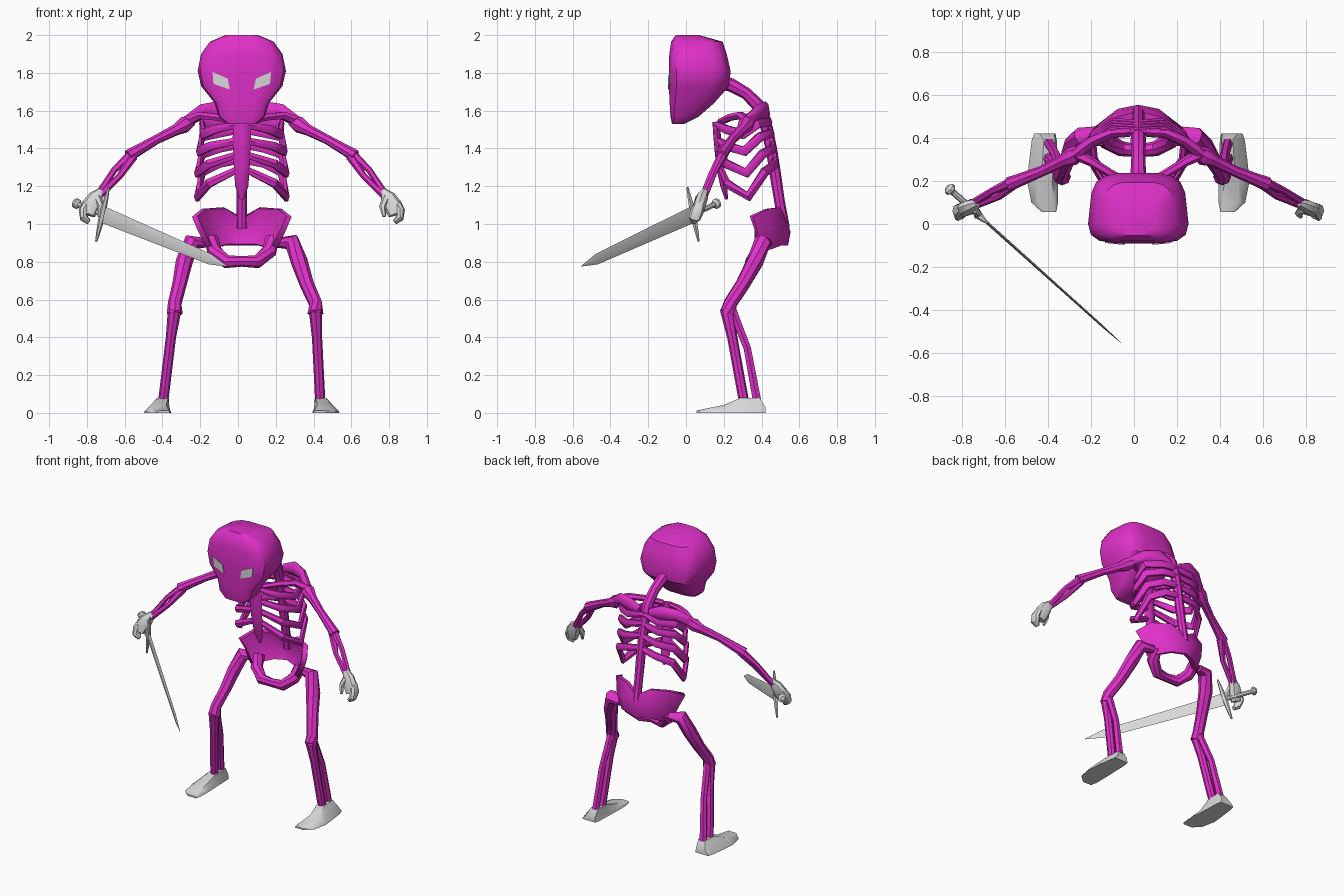
import bpy, bmesh, math
from mathutils import Vector
from mathutils.bvhtree import BVHTree

if "Cube" in bpy.data.objects:
    bpy.data.objects.remove(bpy.data.objects["Cube"])

C = 0.02  # x of the body's mirror plane


def material(name, rgb):
    m = bpy.data.materials.new(name)
    m.diffuse_color = (*rgb, 1)
    m.use_nodes = True
    m.node_tree.nodes["Principled BSDF"].inputs["Base Color"].default_value = m.diffuse_color
    return m


BONE = material("magenta", (0.74, 0.03, 0.58))
GREY = material("light grey", (0.70, 0.70, 0.70))


def finish(name, bm, mat, angle=42):
    """Smooth faces, sharp edges above the angle."""
    bmesh.ops.recalc_face_normals(bm, faces=bm.faces)
    for f in bm.faces:
        f.smooth = True
    for e in bm.edges:
        e.smooth = len(e.link_faces) == 2 and e.calc_face_angle(0) < math.radians(angle)
    me = bpy.data.meshes.new(name)
    bm.to_mesh(me)
    bm.free()
    me.materials.append(mat)
    ob = bpy.data.objects.new(name, me)
    bpy.context.collection.objects.link(ob)
    return ob


def loft(name, rings, mat, angle=42):
    """Closed skin over a list of equal rings, capped at both ends."""
    bm = bmesh.new()
    vs = [[bm.verts.new(p) for p in r] for r in rings]
    n = len(rings[0])
    for a, b in zip(vs, vs[1:]):
        for i in range(n):
            j = (i + 1) % n
            bm.faces.new((a[i], a[j], b[j], b[i]))
    bm.faces.new(vs[0][::-1])
    bm.faces.new(vs[-1])
    return finish(name, bm, mat, angle)


def tube(name, pts, radii, mat, sides=8, angle=42):
    """Tapered tube along points; a radius may be a (side, up) pair."""
    pts = [Vector(p) for p in pts]
    axis = (pts[-1] - pts[0]).normalized()
    ref = Vector((0, 1, 0)) if abs(axis.z) > 0.8 else Vector((0, 0, 1))
    rings = []
    for i, p in enumerate(pts):
        t = (pts[min(i + 1, len(pts) - 1)] - pts[max(i - 1, 0)]).normalized()
        s = t.cross(ref).normalized()
        u = s.cross(t)
        r = radii[i] if isinstance(radii, list) else radii
        a, b = r if isinstance(r, tuple) else (r, r)
        rings.append([p + s * a * math.cos(k * math.tau / sides) + u * b * math.sin(k * math.tau / sides)
                      for k in range(sides)])
    return loft(name, rings, mat, angle)


def pair(name, pts, radii, mat, sides=8):
    """Left and right tubes; x is the distance from the mirror plane."""
    for tag, s in (("left", 1), ("right", -1)):
        tube(f"{name}_{tag}", [(C + s * x, y, z) for x, y, z in pts], radii, mat, sides)


# Skull: rounded box sections (z, half width, front y, back y)
def skull_ring(z, w, y0, y1, n=16):
    ring = []
    for k in range(n):
        a = math.tau * (k + 0.5) / n
        u, v = [math.copysign(abs(q) ** 0.5, q) for q in (math.cos(a), math.sin(a))]
        ring.append((C + w * u * (1 - 0.08 * v), (y0 + y1) / 2 + (y1 - y0) / 2 * v, z))
    return ring


skull = loft("skull", [skull_ring(*s) for s in (
    (1.53, .075, -.075, -.01), (1.57, .12, -.083, .07), (1.64, .14, -.088, .15),
    (1.73, .21, -.092, .23), (1.81, .228, -.092, .238), (1.90, .21, -.09, .217),
    (1.965, .165, -.08, .195), (2.0, .085, -.055, .07))], BONE, 35)

# Eyes: thin plates laid on the face
face = BVHTree.FromPolygons([v.co for v in skull.data.vertices],
                            [p.vertices for p in skull.data.polygons])
for tag, s in (("left", 1), ("right", -1)):
    corners = []
    for x, z in ((.075, 1.77), (.155, 1.805), (.15, 1.742), (.063, 1.712)):
        hit = face.ray_cast(Vector((C + s * x, -1, z)), Vector((0, 1, 0)))[0]
        corners.append(hit if hit else Vector((C + s * x, -.09, z)))
    loft(f"eye_{tag}", [[p + Vector((0, d, 0)) for p in corners] for d in (-.006, .003)], GREY)

# Spine and neck
tube("spine", [(C, .15, 1.76), (C, .24, 1.735), (C, .32, 1.69), (C, .39, 1.62), (C, .43, 1.5),
               (C, .455, 1.38), (C, .475, 1.25), (C, .495, 1.12), (C, .52, .98)],
     [.04, .036, .032, .036, .032, .03, .03, .028, .03], BONE)

# Breastbone
tube("breastbone", [(C, .16, 1.54), (C, .165, 1.46), (C, .18, 1.3), (C, .20, 1.2), (C, .215, 1.13)],
     [(.045, .02), (.048, .02), (.042, .02), (.035, .018), (.01, .008)], BONE)

# Ribs: (z at spine, lowest z, z at front, half width)
for i, (zs, zl, zf, w) in enumerate(((1.56, 1.475, 1.525, .205), (1.50, 1.385, 1.44, .225),
                                     (1.42, 1.27, 1.365, .235), (1.34, 1.145, 1.285, .235))):
    ys = .43 + .012 * i
    pair(f"rib_{i + 1}", [(0, ys, zs), (.12, ys + .01, zs - .02), (.21, ys - .05, (zs * 2 + zl) / 3),
                          (w, .30 + .01 * i, zl), (w - .06, .215, (zl + zf) / 2), (.03, .165 + .008 * i, zf)],
         [(.018, .022), (.018, .026), (.018, .028), (.018, .03), (.018, .026), (.016, .02)], BONE, 6)

# Pelvis bowl: columns of (offset x, y, z), then the front arch
cols = [[(0, .51, 1.03), (0, .538, .96), (0, .525, .89)],
        [(.09, .485, 1.085), (.09, .52, .99), (.08, .49, .89)],
        [(.20, .43, 1.08), (.18, .45, .98), (.15, .44, .87)],
        [(.25, .345, 1.04), (.22, .37, .97), (.175, .37, .88)]]
cols = [[(-x, y, z) for x, y, z in c] for c in cols[:0:-1]] + cols
bm = bmesh.new()
grid = [[bm.verts.new((C + x, y, z)) for x, y, z in c] for c in cols]
for a, b in zip(grid, grid[1:]):
    for i in range(2):
        bm.faces.new((a[i], a[i + 1], b[i + 1], b[i]))
bowl = finish("pelvis_bowl", bm, BONE, 60)
mod = bowl.modifiers.new("thickness", "SOLIDIFY")
mod.thickness, mod.offset = .032, 0
arch = [(.16, .43, .92), (.145, .385, .855), (.08, .35, .80), (0, .34, .802)]
tube("pelvis_arch", [(C - x, y, z) for x, y, z in arch] + [(C + x, y, z) for x, y, z in arch[-2::-1]],
     [.04, .04, .036, .028, .036, .04, .04], BONE)

# Shoulder girdle
pair("shoulder_blade", [(.04, .425, 1.58), (.13, .42, 1.6), (.21, .385, 1.595), (.29, .325, 1.545)],
     [(.02, .03), (.022, .05), (.025, .04), .03], BONE)
pair("collarbone", [(.03, .18, 1.54), (.13, .235, 1.565), (.22, .29, 1.575), (.29, .325, 1.545)],
     [.018, .02, .022, .028], BONE, 6)

# Arms: upper bone, elbow and two forearm bones
pair("upper_arm", [(.265, .34, 1.545), (.305, .315, 1.525), (.35, .295, 1.498), (.45, .245, 1.448),
                   (.55, .205, 1.39), (.60, .185, 1.36)],
     [.03, .044, .03, .025, .03, .034], BONE)
pair("forearm_outer", [(.575, .20, 1.38), (.675, .155, 1.285), (.765, .10, 1.15)], [.026, .017, .018], BONE, 6)
pair("forearm_inner", [(.575, .19, 1.36), (.645, .13, 1.255), (.75, .09, 1.15)], [.026, .017, .018], BONE, 6)

# Hands: palm, curled fingers, thumb
pair("palm", [(.745, .10, 1.175), (.775, .085, 1.14), (.80, .07, 1.095), (.815, .06, 1.05)],
     [(.02, .02), (.04, .032), (.05, .034), (.04, .028)], GREY)
pair("fingers", [(.82, .075, 1.11), (.84, .06, 1.07), (.835, .045, 1.03), (.81, .04, 1.01)],
     [.025, (.024, .035), (.022, .033), .014], GREY)
pair("thumb", [(.765, .07, 1.14), (.745, .05, 1.09), (.755, .035, 1.04)], [.022, .018, .01], GREY, 6)

# Legs: x positions differ a little from side to side
for tag, s, xs in (("right", -1, (-.17, -.245, -.285, -.31, -.335, -.395)),
                   ("left", 1, (.20, .285, .325, .365, .41, .435))):
    h, a, b, c, k, f = xs
    tube(f"thigh_{tag}", [(h, .43, .90), (a, .405, .905), (b, .365, .80), (c, .30, .68), (k, .235, .58), (k, .22, .525)],
         [.025, .046, .045, .038, .036, .042], BONE)
    tube(f"shin_{tag}", [(k, .215, .55), ((k * 2 + f) / 3, .245, .4), (f, .305, .07)], [.036, .027, .027], BONE)
    tube(f"calf_bone_{tag}", [(k, .24, .56), ((k + f) / 2, .325, .34), (f, .375, .07)], [.024, .022, .025], BONE, 6)
    # Foot sections: y, centre offset, half width, height, top width share
    rings = []
    for y, o, w, ht, q in ((.055, .415, .033, .012, .7), (.10, .435, .062, .022, .6), (.20, .445, .072, .042, .45),
                           (.29, .442, .066, .08, .42), (.39, .437, .058, .08, .45), (.42, .435, .05, .03, .7)):
        top = o - min(.025, ht * .3)
        rings.append([(C + s * x, y, z) for x, z in ((o - w, 0), (o + w, 0), (o + w * .95, .01),
                      (top + w * q, ht), (top - w * q, ht), (o - w * .95, .01))])
    loft(f"foot_{tag}", rings, GREY)

# Sword: blade, guard, grip and pommel along one line
end = Vector((-.86, .165, 1.11))
d = (Vector((-.06, -.553, .777)) - end).normalized()
up = (Vector((0, 0, 1)) - d * d.z).normalized()
guard = end + d * .2
tube("sword_blade", [guard, end + d * 1.0, end + d * 1.126],
     [(.007, .045), (.005, .029), (.0008, .002)], GREY, 4, 20)
tube("sword_guard", [guard + up * h for h in (-.15, -.09, 0, .09, .15)],
     [.006, .012, .018, .012, .006], GREY, 6)
tube("sword_grip", [end, guard], .015, GREY, 8)
tube("sword_pommel", [end + d * t for t in (-.012, .0, .014, .026)], [.014, .028, .028, .014], GREY, 8)
